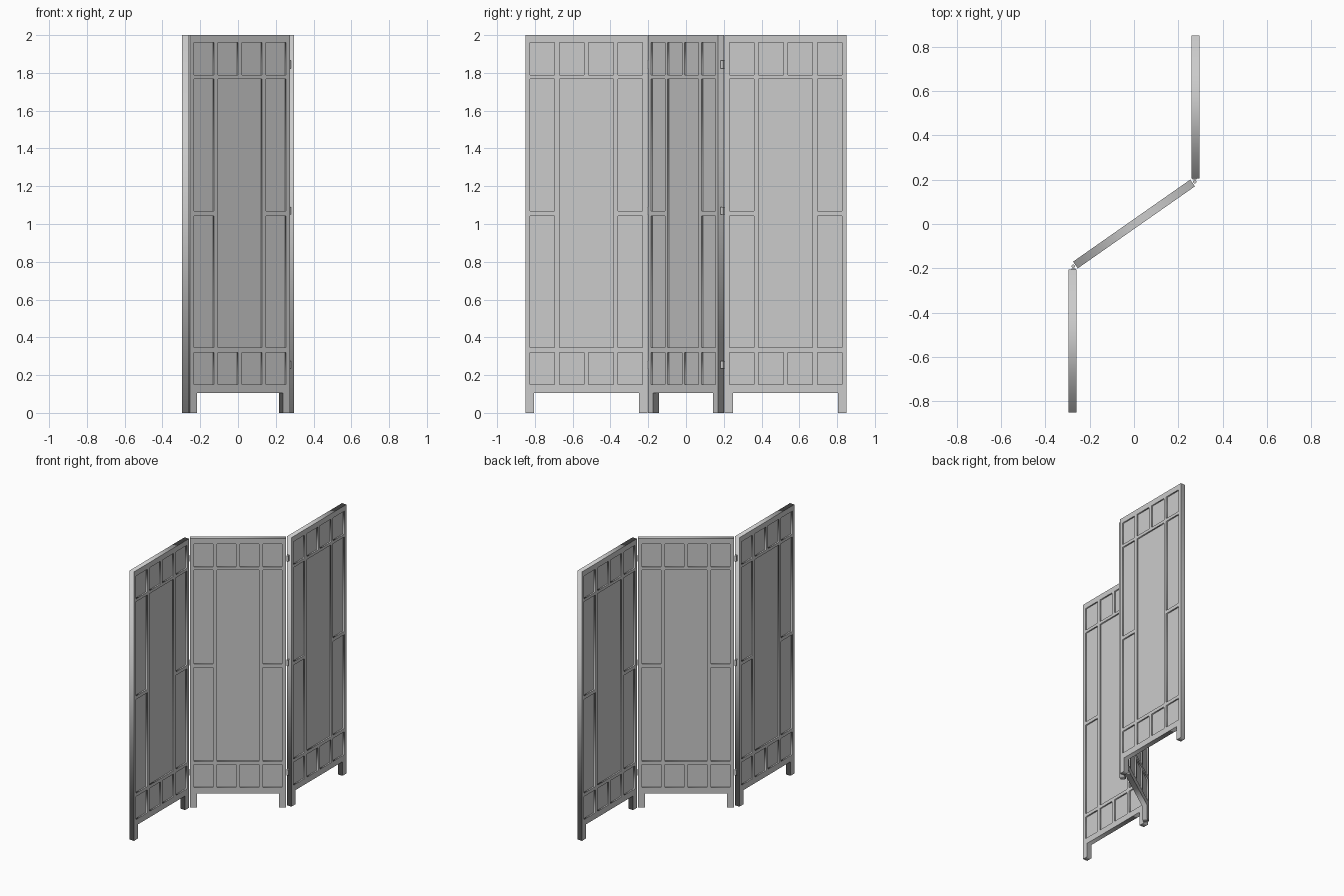
import bpy, math
from mathutils import Matrix

if "Cube" in bpy.data.objects:
    bpy.data.objects.remove(bpy.data.objects["Cube"])

W, H, T = 0.645, 2.0, 0.037      # panel width, height, thickness
FOOT_W, FOOT_H = 0.045, 0.105
RECESS = 0.010
HW = W / 2


def link(name, data):
    ob = bpy.data.objects.new(name, data)
    bpy.context.collection.objects.link(ob)
    return ob


def box(name, size, mat):
    bpy.ops.mesh.primitive_cube_add(size=1)
    ob = bpy.context.object
    ob.name = name
    ob.data.transform(Matrix.Diagonal((*size, 1)))
    ob.matrix_world = mat
    return ob


def rect(x0, x1, z0, z1):
    return [(x0, z0), (x1, z0), (x1, z1), (x0, z1)]


# frame outline with two feet, pierced by the lattice openings
outline = [(-HW, 0), (-HW + FOOT_W, 0), (-HW + FOOT_W, FOOT_H), (HW - FOOT_W, FOOT_H),
           (HW - FOOT_W, 0), (HW, 0), (HW, H), (-HW, H)]
CELL, BAR = 0.13, 0.025
cols = [-0.2975 + i * (CELL + BAR) for i in range(4)]
openings = [rect(x, x + CELL, z0, z1) for x in cols
            for z0, z1 in ((0.15, 0.32), (1.79, 1.96))]
openings += [rect(x, x + CELL, z0, z1) for x in (cols[0], cols[3])
             for z0, z1 in ((0.345, 1.042), (1.068, 1.768))]
openings.append(rect(cols[1], cols[2] + CELL, 0.345, 1.768))

curve = bpy.data.curves.new("frame_profile", 'CURVE')
curve.dimensions = '2D'
curve.fill_mode = 'BOTH'
curve.extrude = T / 2
for pts in [outline] + openings:
    s = curve.splines.new('POLY')
    s.points.add(len(pts) - 1)
    for p, (x, z) in zip(s.points, pts):
        p.co = (x, z, 0, 1)
    s.use_cyclic_u = True
helper = link("frame_profile", curve)
bpy.context.view_layer.update()
dg = bpy.context.evaluated_depsgraph_get()
frame_mesh = bpy.data.meshes.new_from_object(helper.evaluated_get(dg))
frame_mesh.transform(Matrix.Rotation(math.pi / 2, 4, 'X'))
bpy.data.objects.remove(helper)


# one leaf of the screen: lattice frame plus the thin recessed board
def leaf(name, x, y, angle):
    mat = Matrix.Translation((x, y, 0)) @ Matrix.Rotation(math.radians(angle), 4, 'Z')
    link(name + "_frame", frame_mesh).matrix_world = mat
    box(name + "_board", (0.61, T - 2 * RECESS, 1.83),
        mat @ Matrix.Translation((0, 0, 1.055)))


leaf("front_leaf", -0.278, -0.5275, 90)
leaf("middle_leaf", 0, 0, 35)
leaf("back_leaf", 0.278, 0.5275, 90)

# hinges at both joints: knuckle with two small plates
for side, turn in (("back", 0), ("front", math.pi)):
    rot = Matrix.Rotation(turn, 4, 'Z')
    for z in (0.255, 1.07, 1.845):
        bpy.ops.mesh.primitive_cylinder_add(vertices=16, radius=0.0075, depth=0.042)
        pin = bpy.context.object
        pin.name = side + "_hinge_knuckle"
        pin.matrix_world = rot @ Matrix.Translation((0.274, 0.1905, z))
        bpy.ops.object.shade_smooth_by_angle()
        box(side + "_hinge_plate", (0.018, 0.004, 0.042),
            rot @ Matrix.Translation((0.272, 0.2035, z)))
        box(side + "_hinge_arm", (0.004, 0.014, 0.042),
            rot @ Matrix.Translation((0.274, 0.199, z)))
